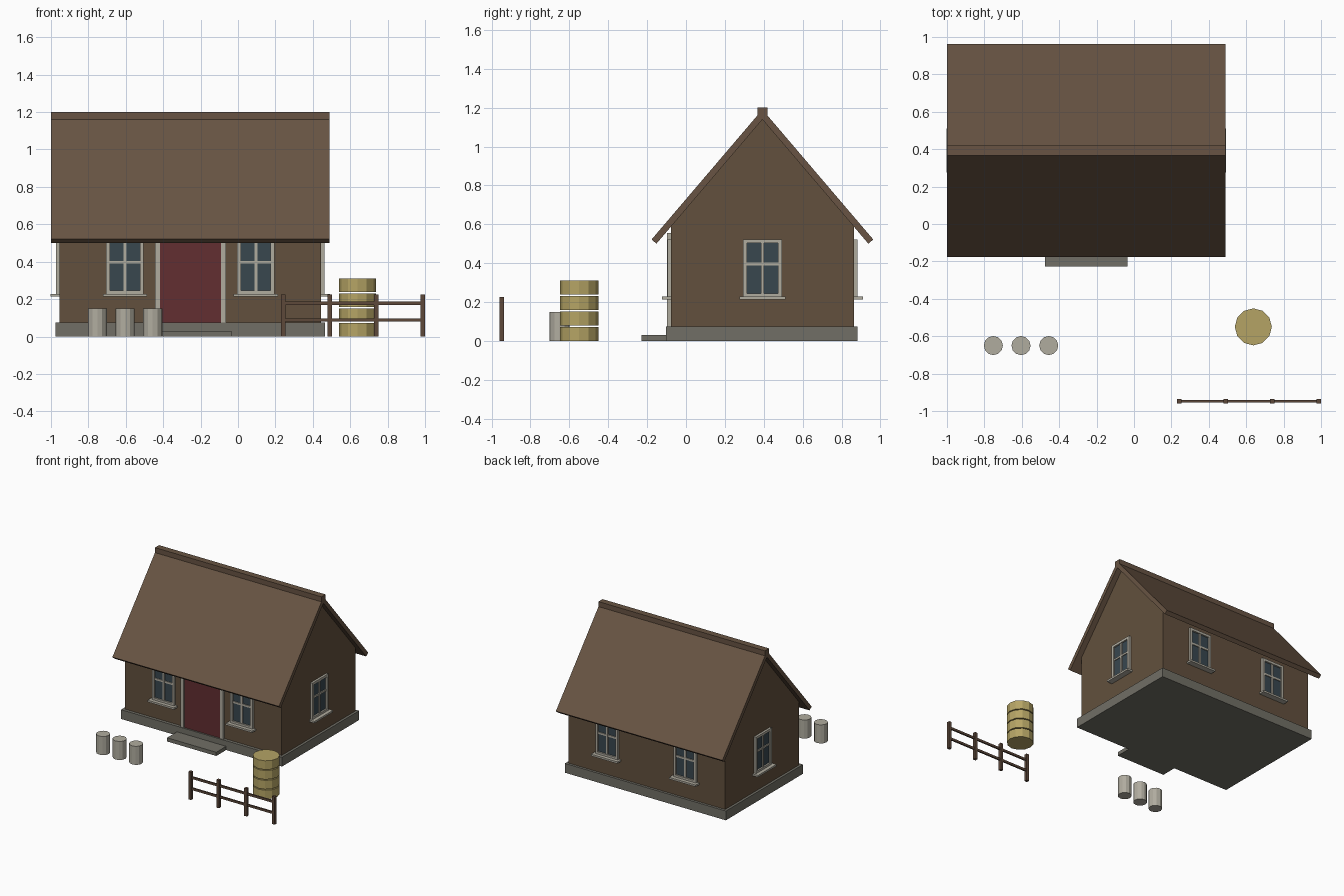
import bpy, bmesh, math
from mathutils import Matrix, Vector

if "Cube" in bpy.data.objects:
    bpy.data.objects.remove(bpy.data.objects["Cube"], do_unlink=True)


def material(name, *srgb):
    def lin(c):
        c /= 255
        return c / 12.92 if c <= 0.04045 else ((c + 0.055) / 1.055) ** 2.4
    colour = [lin(c) for c in srgb] + [1]
    m = bpy.data.materials.new(name)
    m.use_nodes = True
    m.diffuse_color = colour
    m.node_tree.nodes["Principled BSDF"].inputs["Base Color"].default_value = colour
    return m


ROOF = material("roof brown", 104, 84, 67)
WALL = material("wall brown", 98, 80, 61)
STONE = material("foundation grey", 113, 111, 102)
TRIM = material("pale trim", 176, 172, 159)
DOOR = material("door red", 98, 46, 49)
GLASS = material("window glass", 56, 71, 79)
GOLD = material("straw gold", 181, 164, 101)
FENCE = material("fence brown", 93, 72, 58)


def finish(name, bm, mat):
    bmesh.ops.recalc_face_normals(bm, faces=bm.faces)
    mesh = bpy.data.meshes.new(name)
    bm.to_mesh(mesh)
    bm.free()
    mesh.materials.append(mat)
    ob = bpy.data.objects.new(name, mesh)
    bpy.context.collection.objects.link(ob)
    return ob


def boxes(name, mat, *bounds, place=Matrix()):
    """One object from boxes given as (x0, x1, y0, y1, z0, z1)."""
    bm = bmesh.new()
    for x0, x1, y0, y1, z0, z1 in bounds:
        mid = Vector((x0 + x1, y0 + y1, z0 + z1)) / 2
        size = Matrix.Diagonal((x1 - x0, y1 - y0, z1 - z0, 1))
        bmesh.ops.create_cube(bm, size=1, matrix=place @ Matrix.Translation(mid) @ size)
    return finish(name, bm, mat)


def prism(name, mat, profile, x0, x1):
    """Extrude a (y, z) profile along x."""
    bm = bmesh.new()
    face = bm.faces.new([bm.verts.new((x0, y, z)) for y, z in profile])
    ext = bmesh.ops.extrude_face_region(bm, geom=[face])
    verts = [v for v in ext["geom"] if isinstance(v, bmesh.types.BMVert)]
    bmesh.ops.translate(bm, verts=verts, vec=(x1 - x0, 0, 0))
    return finish(name, bm, mat)


def cylinders(name, mat, x, y, radius, spans):
    bm = bmesh.new()
    for z0, z1 in spans:
        bmesh.ops.create_cone(bm, cap_ends=True, segments=12, radius1=radius,
                              radius2=radius, depth=z1 - z0,
                              matrix=Matrix.Translation((x, y, (z0 + z1) / 2)))
    return finish(name, bm, mat)


# House body: centre, half sizes, roof pitch
CX, CY = -0.255, 0.393
HX, HY = 0.7, 0.47
PITCH, APEX = 1.172, 1.142
eave = APEX - PITCH * HY

boxes("foundation", STONE, (CX - 0.72, CX + 0.72, CY - 0.495, CY + 0.49, 0, 0.075))
boxes("door_step", STONE, (-0.475, -0.035, -0.228, -0.1, 0, 0.03))
prism("walls", WALL, [(CY - HY, 0.07), (CY + HY, 0.07), (CY + HY, eave),
                      (CY, APEX), (CY - HY, eave)], CX - HX, CX + HX)

# Roof slabs with square-cut eaves, and the ridge board
outer, inner = 0.57, 0.545
top, under = 1.19, 1.139
prism("roof", ROOF, [(CY - outer, top - PITCH * outer), (CY, top),
                     (CY + outer, top - PITCH * outer),
                     (CY + inner, under - PITCH * inner), (CY, under),
                     (CY - inner, under - PITCH * inner)], -1, 0.49)
boxes("ridge_board", ROOF, (-1, 0.49, CY - 0.026, CY + 0.026, 1.15, 1.2))

# Front door and its frame
WY = CY - HY
boxes("door", DOOR, (CX - 0.17, CX + 0.17, WY - 0.012, WY + 0.01, 0.075, 0.535))
boxes("door_frame", TRIM,
      (CX - 0.19, CX - 0.163, WY - 0.02, WY + 0.01, 0.075, 0.555),
      (CX + 0.163, CX + 0.19, WY - 0.02, WY + 0.01, 0.075, 0.555),
      (CX - 0.163, CX + 0.163, WY - 0.02, WY + 0.01, 0.53, 0.555))


def window(name, x, y, turn):
    """Window facing -y before it is turned about z."""
    place = Matrix.Translation((x, y, 0)) @ Matrix.Rotation(math.radians(turn), 4, "Z")
    w, bar, z0, z1 = 0.1, 0.02, 0.225, 0.523
    boxes(name + "_glass", GLASS, (-w + 0.01, w - 0.01, -0.005, 0.005, z0, z1 - 0.01),
          place=place)
    boxes(name + "_frame", TRIM,
          (-w, bar - w, -0.018, 0.005, z0, z1),
          (w - bar, w, -0.018, 0.005, z0, z1),
          (bar - w, w - bar, -0.018, 0.005, z1 - bar, z1),
          (bar - w, w - bar, -0.018, 0.005, z0, z0 + bar),
          (-0.008, 0.008, -0.013, 0.003, z0 + bar, z1 - bar),
          (bar - w, w - bar, -0.012, 0.003, 0.389, 0.404),
          place=place)
    boxes(name + "_sill", TRIM, (-0.118, 0.118, -0.047, 0.005, 0.213, 0.228), place=place)


for side, s in (("left", 1), ("right", -1)):
    window("front_window_" + side, CX + 0.35 * s, CY - HY, 0)
    window("back_window_" + side, CX + 0.35 * s, CY + HY, 180)
    window("side_window_" + side, CX + HX * s, CY, 90 * s)

# Stacked round bale with narrow gaps between the layers
layer, gap = 0.0715, 0.008
cylinders("straw_stack", GOLD, 0.638, -0.55, 0.099,
          [(i * (layer + gap), i * (layer + gap) + layer) for i in range(4)])

# Row of pale churns
for i in range(3):
    cylinders(f"churn_{i + 1}", TRIM, -0.752 + 0.148 * i, -0.65, 0.051, [(0, 0.15)])

# Fence: posts and two rails
FY = -0.948
for i in range(4):
    x = 0.241 + 0.249 * i
    boxes(f"fence_post_{i + 1}", FENCE, (x - 0.012, x + 0.012, FY - 0.012, FY + 0.012, 0, 0.225))
for name, z in (("lower", 0.088), ("upper", 0.178)):
    boxes(f"fence_rail_{name}", FENCE, (0.241, 0.988, FY - 0.006, FY + 0.006, z - 0.009, z + 0.009))
